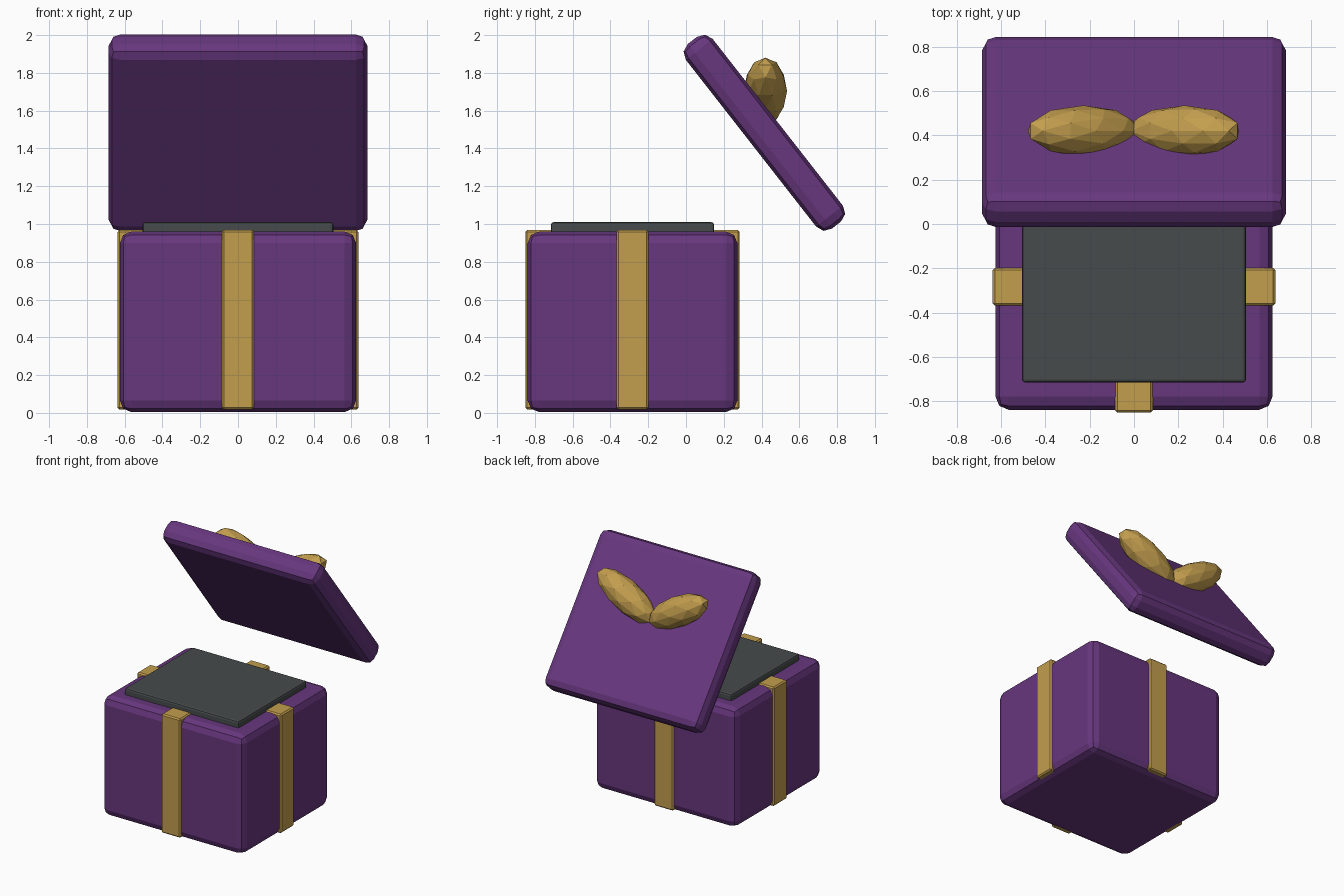
import bpy, math

if "Cube" in bpy.data.objects:
    bpy.data.objects.remove(bpy.data.objects["Cube"])


def material(name, rgb):
    m = bpy.data.materials.new(name)
    m.diffuse_color = (*rgb, 1)
    m.use_nodes = True
    m.node_tree.nodes["Principled BSDF"].inputs["Base Color"].default_value = m.diffuse_color
    return m


PURPLE = material("purple", (0.136, 0.038, 0.209))
GOLD = material("gold", (0.546, 0.342, 0.076))
GREY = material("dark grey", (0.062, 0.070, 0.070))


def box(name, centre, size, bevel, segments, mat, tilt=0):
    """Bevelled box, optionally tilted about x."""
    bpy.ops.mesh.primitive_cube_add(size=1, location=centre)
    o = bpy.context.object
    o.name = name
    o.scale = size
    bpy.ops.object.transform_apply(location=False, rotation=False, scale=True)
    o.rotation_euler.x = math.radians(tilt)
    b = o.modifiers.new("bevel", "BEVEL")
    b.width, b.segments = bevel, segments
    o.data.materials.append(mat)
    return o


Y = -0.283  # centre of the box in depth

# Box body and the opening panel on top
box("box_body", (0, Y, 0.482), (1.25, 1.11, 0.955), 0.06, 2, PURPLE)
box("opening_panel", (0, Y, 0.975), (1.01, 0.865, 0.07), 0.015, 2, GREY)

# Ribbons wrapped both ways
box("ribbon_front_back", (0, Y, 0.493), (0.17, 1.135, 0.95), 0.01, 1, GOLD)
box("ribbon_sides", (0, Y, 0.493), (1.275, 0.17, 0.95), 0.01, 1, GOLD)

# Open lid, tipped towards the back
box("lid", (0, 0.415, 1.483), (1.37, 1.24, 0.18), 0.06, 2, PURPLE, -52)

# Bow loops, outer ends raised
for side, name in ((-1, "bow_loop_left"), (1, "bow_loop_right")):
    bpy.ops.mesh.primitive_ico_sphere_add(
        subdivisions=2, radius=1, location=(side * 0.228, 0.42, 1.705))
    o = bpy.context.object
    o.name = name
    o.scale = (0.29, 0.115, 0.115)
    o.rotation_euler.y = -side * math.radians(30)
    o.data.materials.append(GOLD)
